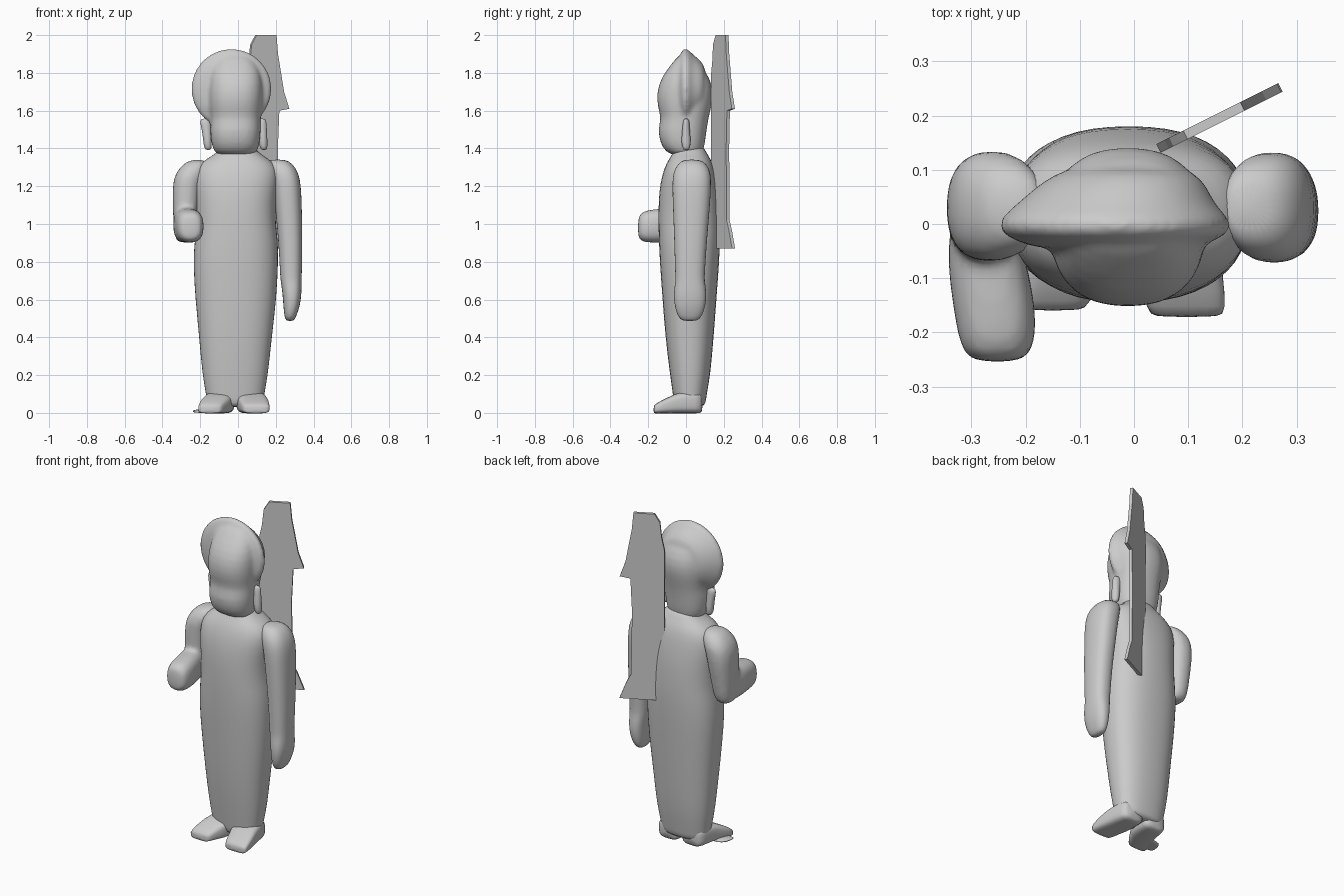
import bpy, bmesh
from math import cos, sin, pi, copysign


def tube(bm, rows, axis='z', power=2.3, sides=24):
    """Closed loft; each row is (position, a0, a1, b0, b1) along z (a=x, b=y) or y (a=x, b=z)."""
    rings = []
    for t, a0, a1, b0, b1 in rows:
        ring = []
        for i in range(sides):
            c, s = cos(2 * pi * i / sides), sin(2 * pi * i / sides)
            a = (a0 + a1) / 2 + (a1 - a0) / 2 * copysign(abs(c) ** (2 / power), c)
            b = (b0 + b1) / 2 + (b1 - b0) / 2 * copysign(abs(s) ** (2 / power), s)
            ring.append(bm.verts.new((a, b, t) if axis == 'z' else (a, t, b)))
        rings.append(ring)
    for lo, hi in zip(rings, rings[1:]):
        for i in range(sides):
            j = (i + 1) % sides
            bm.faces.new((lo[i], lo[j], hi[j], hi[i]))
    bm.faces.new(rings[0][::-1])
    bm.faces.new(rings[-1])


def part(name, *tubes, voxel=0):
    """One smooth object from lofts, optionally fused into a single skin."""
    bm = bmesh.new()
    for args in tubes:
        tube(bm, *args)
    bmesh.ops.recalc_face_normals(bm, faces=bm.faces)
    me = bpy.data.meshes.new(name)
    bm.to_mesh(me)
    bm.free()
    for p in me.polygons:
        p.use_smooth = True
    ob = bpy.data.objects.new(name, me)
    bpy.context.collection.objects.link(ob)
    ob.modifiers.new("round", 'SUBSURF').levels = 1
    ob.modifiers["round"].render_levels = 1
    if voxel:
        m = ob.modifiers.new("fuse", 'REMESH')
        m.mode, m.voxel_size, m.use_smooth_shade = 'VOXEL', voxel, True
        m = ob.modifiers.new("soften", 'SMOOTH')
        m.factor, m.iterations = 0.5, 5
    return ob


# robed body from ankles to neck
part("body", ([
    (0.03, -.15, .12, -.05, .09), (0.05, -.165, .135, -.065, .105),
    (0.10, -.17, .14, -.07, .11), (0.20, -.19, .16, -.085, .13),
    (0.40, -.207, .18, -.11, .147), (0.60, -.227, .205, -.125, .162),
    (0.80, -.24, .215, -.14, .177), (0.92, -.23, .213, -.145, .182),
    (1.00, -.22, .20, -.147, .182), (1.12, -.225, .20, -.147, .178),
    (1.22, -.235, .215, -.137, .165), (1.30, -.225, .215, -.115, .15),
    (1.345, -.17, .165, -.09, .13), (1.375, -.11, .11, -.07, .11),
    (1.42, -.09, .08, -.05, .09)], 'z', 2.4))

# head fused with its thin upright crest disc
cx, cz = -.035, 1.715


def disc(y, r, shift=0):
    return (y, cx + shift - r, cx + shift + r, cz - r, cz + r)


part("head", ([
    (1.36, -.10, .08, -.06, .08), (1.38, -.125, .10, -.105, .09),
    (1.42, -.142, .115, -.135, .10), (1.50, -.15, .122, -.152, .11),
    (1.56, -.142, .12, -.13, .12), (1.62, -.155, .13, -.152, .135),
    (1.70, -.157, .135, -.157, .148), (1.78, -.15, .13, -.13, .125),
    (1.85, -.13, .10, -.075, .07), (1.90, -.09, .05, -.035, .03)], 'z', 2.4),
    ([disc(-.05, .14), disc(-.03, .185), disc(-.018, .212), disc(-.002, .216),
      disc(.012, .212), disc(.035, .185), disc(.075, .155, .015),
      disc(.11, .11, .025)], 'y', 2), voxel=0.011)

# long ear lobes
for name, x in (("left_ear", -.165), ("right_ear", .13)):
    part(name, ([(1.39, x - .005, x + .02, -.012, .016), (1.41, x - .018, x + .028, -.022, .024),
                 (1.45, x - .02, x + .026, -.026, .026), (1.50, x - .028, x + .024, -.02, .02),
                 (1.54, x - .038, x + .022, -.018, .02), (1.56, x - .03, x + .015, -.01, .012)],
                'z', 2, 12))

# hanging arm with hand
part("hanging_arm", ([
    (0.485, .255, .295, -.02, .06), (0.51, .245, .308, -.045, .085),
    (0.57, .24, .33, -.062, .105), (0.64, .235, .337, -.066, .11),
    (0.70, .225, .337, -.055, .098), (0.74, .222, .338, -.058, .10),
    (0.90, .215, .342, -.062, .11), (1.10, .195, .338, -.07, .128),
    (1.20, .185, .334, -.073, .133), (1.27, .17, .322, -.07, .133),
    (1.32, .16, .29, -.045, .11), (1.342, .17, .25, -.01, .07)], 'z', 2.4))

# bent arm: upper arm plus forward forearm
part("bent_arm", ([
    (0.90, -.32, -.24, -.03, .06), (0.93, -.337, -.225, -.06, .09),
    (1.05, -.345, -.21, -.066, .11), (1.15, -.347, -.20, -.068, .13),
    (1.22, -.345, -.19, -.07, .136), (1.27, -.33, -.17, -.068, .135),
    (1.315, -.295, -.16, -.045, .11), (1.342, -.25, -.17, -.01, .07)], 'z', 2.4),
    ([(-.255, -.29, -.215, .93, 1.03), (-.24, -.318, -.185, .905, 1.065),
      (-.18, -.33, -.178, .90, 1.078), (-.10, -.342, -.19, .90, 1.085),
      (-.03, -.345, -.21, .90, 1.09), (.04, -.33, -.225, .91, 1.08)], 'y', 2.6),
    voxel=0.013)

# feet
part("left_foot", ([
    (-.16, -.205, -.095, -.002, .035), (-.15, -.215, -.085, -.003, .05),
    (-.09, -.20, -.05, -.003, .085), (-.04, -.18, -.02, -.003, .11),
    (.06, -.165, -.015, -.003, .12), (.09, -.15, -.03, -.002, .10)], 'y', 3.5))
part("right_foot", ([
    (-.172, .035, .16, -.002, .035), (-.162, .025, .17, -.003, .05),
    (-.09, .005, .165, -.003, .085), (-.04, -.01, .155, -.003, .11),
    (.06, -.01, .14, -.003, .12), (.09, .005, .125, -.002, .10)], 'y', 3.5))
part("left_sole_edge", ([
    (-.13, -.23, -.11, 0, .012), (-.115, -.242, -.10, 0, .018),
    (-.06, -.235, -.06, 0, .02), (-.03, -.20, -.05, 0, .012)], 'y', 3))

# thin slanted back board: x, z outline extruded across its thickness
outline = [(.045, .87), (.27, .87), (.235, .97), (.212, 1.02), (.207, 1.40), (.215, 1.60),
           (.268, 1.61), (.24, 1.70), (.208, 1.90), (.20, 2.0), (.095, 2.0), (.068, 1.95),
           (.06, 1.86), (.045, 1.78)]
bm = bmesh.new()
face = bm.faces.new([bm.verts.new((x + .004, .142 + (x - .05) * .5 - .008, z)) for x, z in outline])
new = bmesh.ops.extrude_face_region(bm, geom=[face])["geom"]
bmesh.ops.translate(bm, verts=[v for v in new if isinstance(v, bmesh.types.BMVert)],
                    vec=(-.008, .016, 0))
bmesh.ops.recalc_face_normals(bm, faces=bm.faces)
me = bpy.data.meshes.new("back_board")
bm.to_mesh(me)
bm.free()
bpy.context.collection.objects.link(bpy.data.objects.new("back_board", me))
